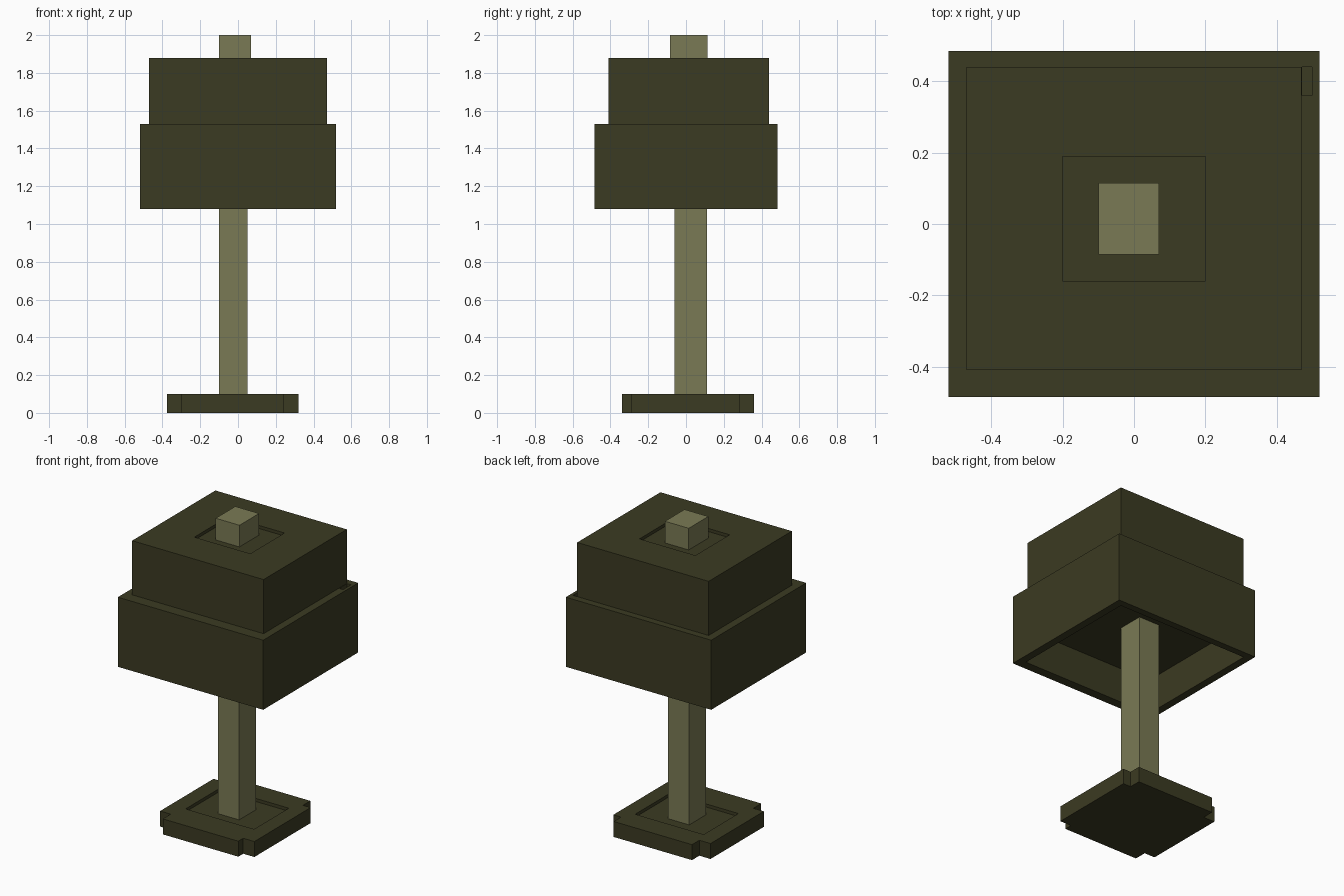
import bpy
import bmesh

cube = bpy.data.objects.get("Cube")
if cube:
    bpy.data.objects.remove(cube, do_unlink=True)


def material(name, rgb):
    mat = bpy.data.materials.new(name)
    mat.use_nodes = True
    mat.diffuse_color = (*rgb, 1)
    bsdf = next(n for n in mat.node_tree.nodes if n.type == 'BSDF_PRINCIPLED')
    bsdf.inputs["Base Color"].default_value = (*rgb, 1)
    return mat


dark_olive = material("dark olive", (0.044, 0.043, 0.016))
pale_olive = material("pale olive", (0.195, 0.195, 0.089))


def rect(x0, x1, y0, y1):
    return [(x0, y0), (x1, y0), (x1, y1), (x0, y1)]


def loft(name, sections, mat):
    """Join (outline, height) sections into a closed, capped solid."""
    bm = bmesh.new()
    loops = [[bm.verts.new((x, y, z)) for x, y in outline] for outline, z in sections]
    n = len(loops[0])
    for low, high in zip(loops, loops[1:]):
        for i in range(n):
            j = (i + 1) % n
            bm.faces.new((low[i], low[j], high[j], high[i]))
    bm.faces.new(loops[0][::-1])
    bm.faces.new(loops[-1])
    bmesh.ops.recalc_face_normals(bm, faces=bm.faces)
    mesh = bpy.data.meshes.new(name)
    bm.to_mesh(mesh)
    bm.free()
    mesh.materials.append(mat)
    obj = bpy.data.objects.new(name, mesh)
    bpy.context.collection.objects.link(obj)
    return obj


def carve(obj, outline, z0, z1):
    """Cut a block out of a part and discard the cutter."""
    cutter = loft("cutter", [(outline, z0), (outline, z1)], dark_olive)
    cutter.hide_render = True
    mod = obj.modifiers.new("recess", 'BOOLEAN')
    mod.operation = 'DIFFERENCE'
    mod.solver = 'EXACT'
    mod.object = cutter
    bpy.context.view_layer.objects.active = obj
    bpy.ops.object.modifier_apply(modifier=mod.name)
    bpy.data.objects.remove(cutter, do_unlink=True)


# Base plate: square slab with a notch at each corner and a shallow tray
base_outline = [
    (-0.30, -0.34), (0.24, -0.34), (0.24, -0.29), (0.32, -0.29),
    (0.32, 0.285), (0.265, 0.285), (0.265, 0.36), (-0.295, 0.36),
    (-0.295, 0.285), (-0.375, 0.285), (-0.375, -0.26), (-0.30, -0.26)]
base = loft("base", [(base_outline, 0), (base_outline, 0.10)], dark_olive)
carve(base, rect(-0.27, 0.22, -0.15, 0.205), 0.08, 0.2)

# Pole between the base tray and the underside of the shade
pole = rect(-0.10, 0.05, -0.06, 0.11)
loft("pole", [(pole, 0.07), (pole, 1.32)], pale_olive)

# Shade: hollow underside, two stepped tiers and a sunken top
hollow = rect(-0.47, 0.47, -0.425, 0.44)
lower = rect(-0.52, 0.52, -0.485, 0.485)
upper = rect(-0.47, 0.47, -0.41, 0.44)
sunk = rect(-0.20, 0.20, -0.16, 0.19)
shade = loft("shade", [
    (hollow, 1.305), (hollow, 1.08), (lower, 1.08), (lower, 1.53),
    (upper, 1.53), (upper, 1.88), (sunk, 1.88), (sunk, 1.86)], dark_olive)

# Small pocket in the ledge
carve(shade, rect(0.472, 0.50, 0.36, 0.44), 1.50, 1.6)

# Finial block on top
finial = rect(-0.10, 0.07, -0.085, 0.115)
loft("finial", [(finial, 1.85), (finial, 2.0)], pale_olive)
